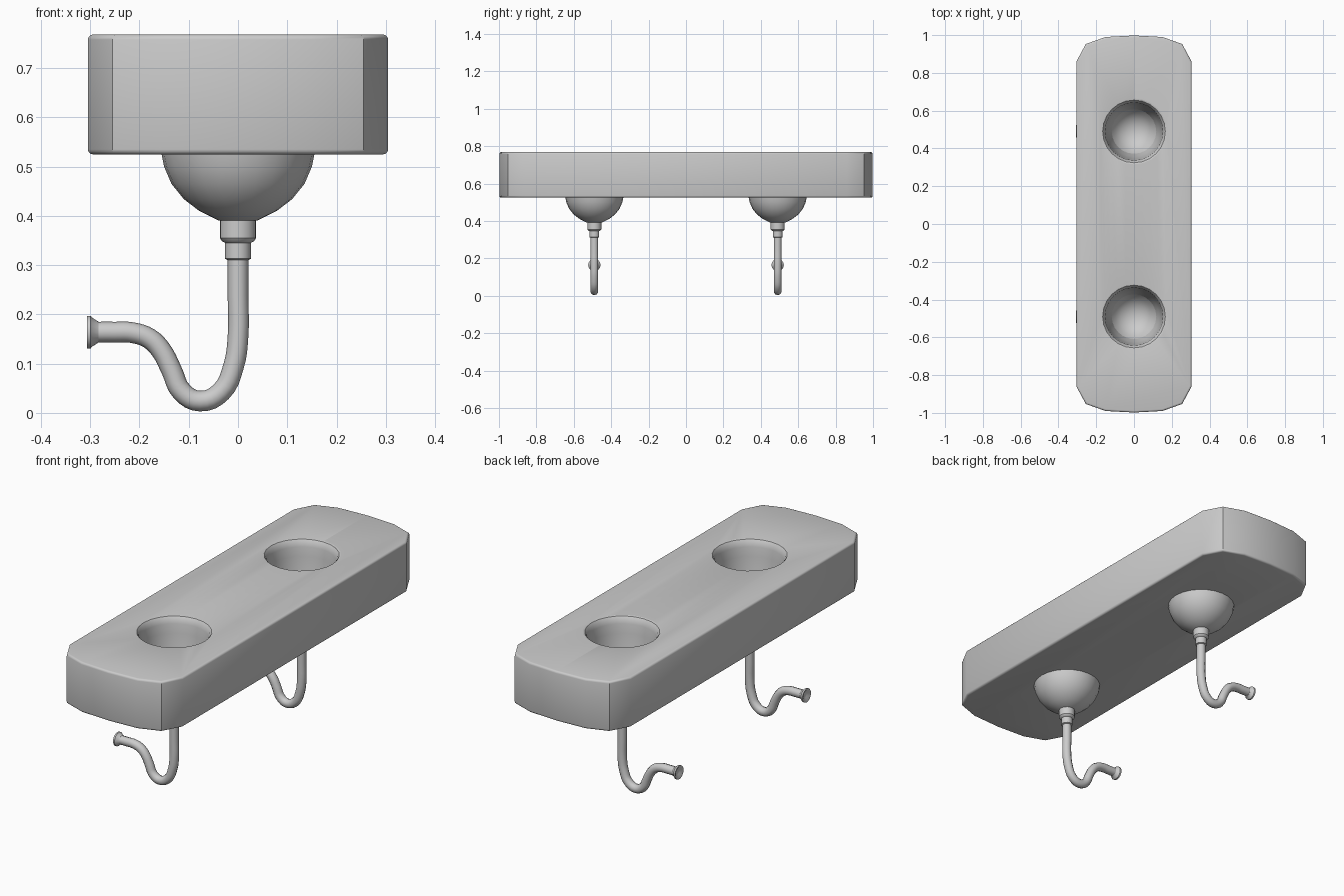
import bpy, bmesh, math
from mathutils import Matrix

if "Cube" in bpy.data.objects:
    bpy.data.objects.remove(bpy.data.objects["Cube"])

Z0, Z1 = 0.525, 0.768
BASIN_Y = (-0.49, 0.49)


def finish(name, bm, angle=40):
    bmesh.ops.recalc_face_normals(bm, faces=bm.faces[:])
    me = bpy.data.meshes.new(name)
    bm.to_mesh(me)
    bm.free()
    ob = bpy.data.objects.new(name, me)
    bpy.context.collection.objects.link(ob)
    smooth(ob, angle)
    return ob


def smooth(ob, angle=40):
    bpy.ops.object.select_all(action='DESELECT')
    ob.select_set(True)
    bpy.context.view_layer.objects.active = ob
    bpy.ops.object.shade_smooth_by_angle(angle=math.radians(angle))


def lathe(name, profile, matrix, n=24, angle=40):
    """Spin (radius, height) points around local z, closing on the axis."""
    bm = bmesh.new()
    vs = [bm.verts.new((r, 0, z)) for r, z in profile]
    es = [bm.edges.new(p) for p in zip(vs, vs[1:])]
    bmesh.ops.spin(bm, geom=vs + es, cent=(0, 0, 0), axis=(0, 0, 1),
                   angle=2 * math.pi, steps=n)
    bmesh.ops.remove_doubles(bm, verts=bm.verts[:], dist=1e-4)
    bmesh.ops.transform(bm, matrix=matrix, verts=bm.verts[:])
    return finish(name, bm, angle)


# Countertop slab with clipped corners and softened rims
quarter = [(0.305, 0.86), (0.255, 0.953), (0.15, 0.99), (0.0, 0.998)]
half = quarter + [(-x, y) for x, y in quarter[-2::-1]]
outline = half + [(-x, -y) for x, y in half]
bm = bmesh.new()
base = bm.faces.new([bm.verts.new((x, y, Z0)) for x, y in outline])
top = bmesh.ops.extrude_face_region(bm, geom=[base], use_keep_orig=True)
bmesh.ops.translate(bm, vec=(0, 0, Z1 - Z0),
                    verts=[g for g in top['geom'] if isinstance(g, bmesh.types.BMVert)])
rims = [e for e in bm.edges if abs(e.verts[0].co.z - e.verts[1].co.z) < 1e-5]
bmesh.ops.bevel(bm, geom=rims, offset=0.01, segments=3, profile=0.5, affect='EDGES')
slab = finish("countertop", bm)

# Basin profile shared by the cutter (upper part) and the bowl (lower part)
lower = [(0, 0.45), (0.035, 0.454), (0.068, 0.468), (0.098, 0.493), (0.118, Z0)]
upper = [(0.133, 0.575), (0.143, 0.63), (0.149, 0.69), (0.153, 0.735),
         (0.158, 0.755), (0.166, 0.766), (0.176, 0.7685)]
outer = [(0.155, Z0), (0.150, 0.5), (0.135, 0.465), (0.11, 0.434),
         (0.08, 0.411), (0.04, 0.391), (0, 0.388)]
collar = [(0, 0.4), (0.037, 0.396), (0.037, 0.355), (0.032, 0.348),
          (0.026, 0.345), (0.026, 0.313), (0.02, 0.31), (0, 0.31)]
flange = [(0, 0.28), (0.021, 0.283), (0.030, 0.297), (0.033, 0.299),
          (0.033, 0.307), (0.027, 0.307), (0.014, 0.298), (0, 0.298)]
path = [(0, 0.33), (0, 0.24), (0, 0.155), (-0.009, 0.095), (-0.034, 0.043),
        (-0.077, 0.024), (-0.114, 0.043), (-0.135, 0.087), (-0.156, 0.127),
        (-0.18, 0.151), (-0.215, 0.163), (-0.25, 0.164), (-0.29, 0.164)]


def drain_pipe(y):
    cu = bpy.data.curves.new("drain_pipe", 'CURVE')
    cu.dimensions = '3D'
    cu.bevel_depth = 0.021
    cu.bevel_resolution = 3
    cu.resolution_u = 4
    cu.use_fill_caps = True
    sp = cu.splines.new('BEZIER')
    sp.bezier_points.add(len(path) - 1)
    for p, (x, z) in zip(sp.bezier_points, path):
        p.co = (x, y, z)
        p.handle_left_type = p.handle_right_type = 'AUTO'
    ob = bpy.data.objects.new("drain_pipe", cu)
    bpy.context.collection.objects.link(ob)
    bpy.ops.object.select_all(action='DESELECT')
    ob.select_set(True)
    bpy.context.view_layer.objects.active = ob
    bpy.ops.object.convert(target='MESH')
    smooth(bpy.context.view_layer.objects.active)


for y in BASIN_Y:
    at = Matrix.Translation((0, y, 0))
    # Basin recess cut into the slab
    cutter = lathe("basin_cutter", lower + upper + [(0.176, 0.82), (0, 0.82)], at, 24, 60)
    cutter.hide_render = True
    cutter.hide_set(True)
    mod = slab.modifiers.new("basin", 'BOOLEAN')
    mod.operation = 'DIFFERENCE'
    mod.solver = 'EXACT'
    mod.object = cutter
    # Bowl below the slab, collar, trap pipe and wall flange
    lathe("basin_bowl", lower + outer, at)
    lathe("drain_collar", collar, at, 20, 35)
    drain_pipe(y)
    to_wall = Matrix.Translation((0, y, 0.164)) @ Matrix.Rotation(-math.pi / 2, 4, 'Y')
    lathe("wall_flange", flange, to_wall, 16)

# Bake the basin cuts, then remove the cutters
bpy.ops.object.select_all(action='DESELECT')
slab.select_set(True)
bpy.context.view_layer.objects.active = slab
for mod in list(slab.modifiers):
    if mod.type == 'BOOLEAN':
        bpy.ops.object.modifier_apply(modifier=mod.name)
for ob in [o for o in bpy.data.objects if o.name.startswith("basin_cutter")]:
    bpy.data.objects.remove(ob)
smooth(slab)
